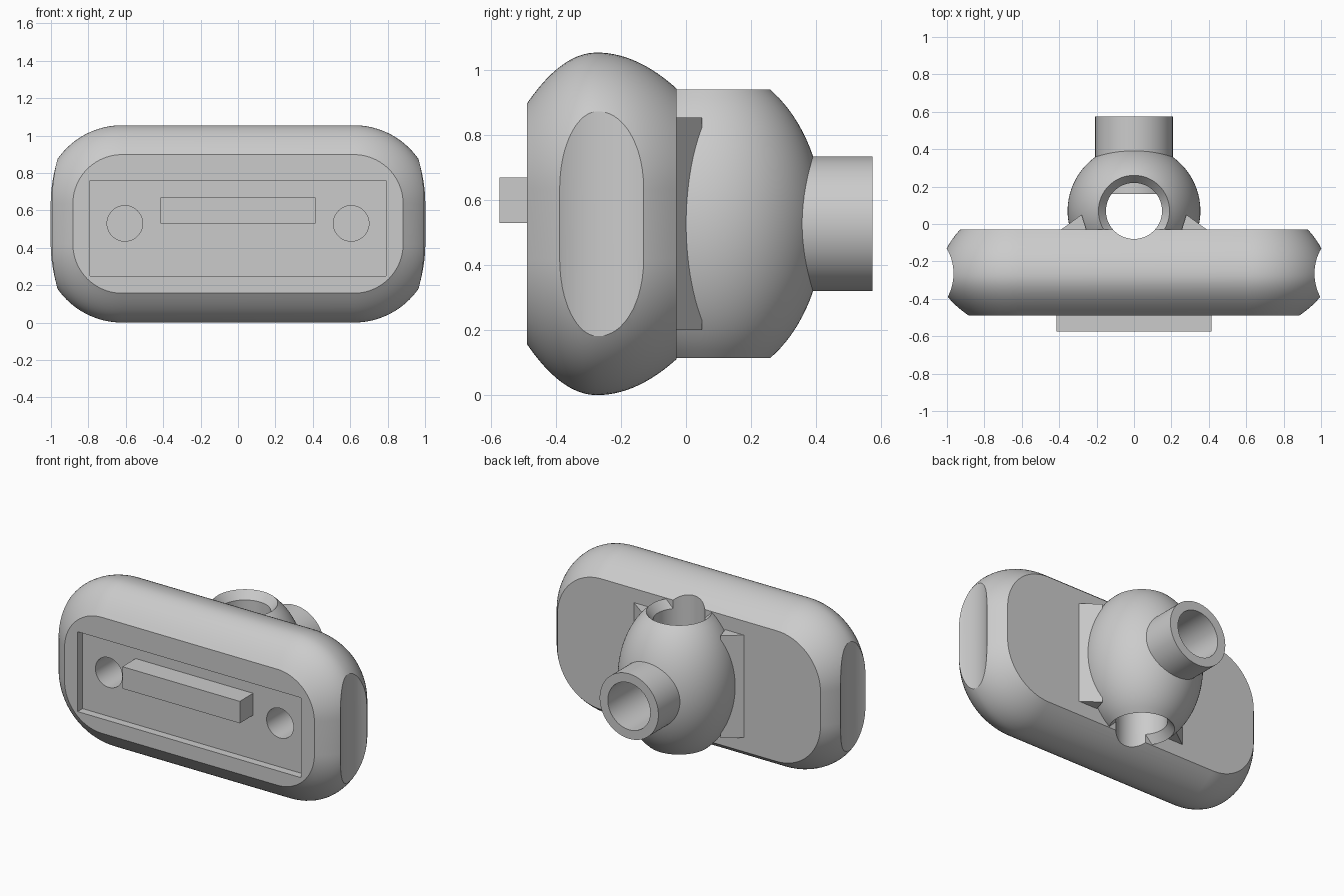
import bpy, bmesh, math
from mathutils import Matrix

if "Cube" in bpy.data.objects:
    bpy.data.objects.remove(bpy.data.objects["Cube"])

CZ = 0.5275          # height of the centre line
AXIS_Y = 0.07        # vertical axis of the egg-shaped hub


def finish(bm, name):
    bmesh.ops.recalc_face_normals(bm, faces=bm.faces)
    me = bpy.data.meshes.new(name)
    bm.to_mesh(me)
    bm.free()
    ob = bpy.data.objects.new(name, me)
    bpy.context.collection.objects.link(ob)
    return ob


def loft(name, rings, closed=False):
    """Skin a list of equal-length point rings; cap the ends unless closed."""
    bm = bmesh.new()
    vs = [[bm.verts.new(p) for p in r] for r in rings]
    n = len(rings[0])
    pairs = list(zip(vs, vs[1:])) + ([(vs[-1], vs[0])] if closed else [])
    for a, b in pairs:
        for i in range(n):
            j = (i + 1) % n
            bm.faces.new((a[i], a[j], b[j], b[i]))
    if not closed:
        bm.faces.new(vs[0])
        bm.faces.new(vs[-1])
    return finish(bm, name)


def box(name, x0, x1, y0, y1, z0, z1):
    return loft(name, [[(x0, y, z0), (x1, y, z0), (x1, y, z1), (x0, y, z1)] for y in (y0, y1)])


def revolve(name, profile, matrix, seg=96, closed=False):
    """Turn (radius, height) points about local z, then place with matrix."""
    rings = [[(r * math.cos(2 * math.pi * i / seg), r * math.sin(2 * math.pi * i / seg), h)
              for i in range(seg)] for r, h in profile]
    ob = loft(name, rings, closed)
    ob.data.transform(matrix)
    return ob


def along_y(x, z):
    return Matrix.Translation((x, 0, z)) @ Matrix.Rotation(-math.pi / 2, 4, 'X')


def cut(ob, cutters):
    for c in cutters:
        m = ob.modifiers.new("cut", 'BOOLEAN')
        m.operation, m.solver, m.object = 'DIFFERENCE', 'EXACT', c
        bpy.context.view_layer.objects.active = ob
        bpy.ops.object.modifier_apply(modifier=m.name)
        bpy.data.objects.remove(c)


def smooth(ob):
    bpy.ops.object.select_all(action='DESELECT')
    ob.select_set(True)
    bpy.context.view_layer.objects.active = ob
    bpy.ops.object.shade_smooth_by_angle(angle=math.radians(25))


def plate_ring(y, inset, seg=20):
    pts = []
    r = 0.42 - inset
    for k, (sx, sz) in enumerate(((1, 1), (-1, 1), (-1, -1), (1, -1))):
        for i in range(seg + 1):
            a = math.pi / 2 * (k + i / seg)
            pts.append((sx * 0.62 + r * math.cos(a), y, CZ + sz * 0.1075 + r * math.sin(a)))
    return pts


# Main plate: rounded rectangle with bulging rim
rings = []
for i in range(25):
    y = -0.49 + 0.46 * i / 24
    d = y + 0.275
    rings.append(plate_ring(y, 0.157 * (d / 0.215) ** 2 if d < 0 else 0.11 * (d / 0.245) ** 2))
plate = loft("plate", rings)

# Front recess, two blind holes, end scallops, vertical bore
cutters = [box("recess_cut", -0.79, 0.79, -0.6, -0.44, 0.25, 0.76)]
for s in (-1, 1):
    cutters.append(revolve("hole_cut", [(0.095, -0.6), (0.095, -0.2)], along_y(s * 0.605, 0.53), 48))
    cutters.append(revolve("scallop_cut", [(0.268, -0.2), (0.268, 1.3)],
                           Matrix.Translation((s * 1.233, -0.265, 0)), 128))
cutters.append(revolve("bore_cut", [(0.15, -0.2), (0.15, 1.3)], Matrix.Translation((0, AXIS_Y, 0))))
cut(plate, cutters)
smooth(plate)

# Raised bar in the recess
box("front_bar", -0.415, 0.415, -0.575, -0.435, 0.53, 0.67)

# Egg-shaped hub with chamfered vertical bore
H = 0.413
profile = []
for i in range(33):
    h = -H + 2 * H * i / 32
    profile.append((0.355 * math.sqrt(1 - (h / 0.489) ** 2), h))
profile += [(0.15, H - 0.05), (0.15, -H + 0.05)]
hub = revolve("hub", profile, Matrix.Translation((0, AXIS_Y, CZ)), closed=True)
cut(hub, [revolve("tube_hole_cut", [(0.165, AXIS_Y), (0.165, 0.7)], along_y(0, CZ))])
smooth(hub)

# Rear tube, reaching a little into the hub bore
smooth(revolve("rear_tube", [(0.2075, 0.16), (0.2075, 0.575), (0.15, 0.575), (0.15, 0.16)],
               along_y(0, CZ), closed=True))

# Triangular ribs between hub and plate
for s, side in ((-1, "left"), (1, "right")):
    loft(side + "_rib", [[(s * 0.39, -0.03, z), (s * 0.28, 0.05, z), (s * 0.255, -0.03, z)]
                         for z in (0.2, 0.855)])
